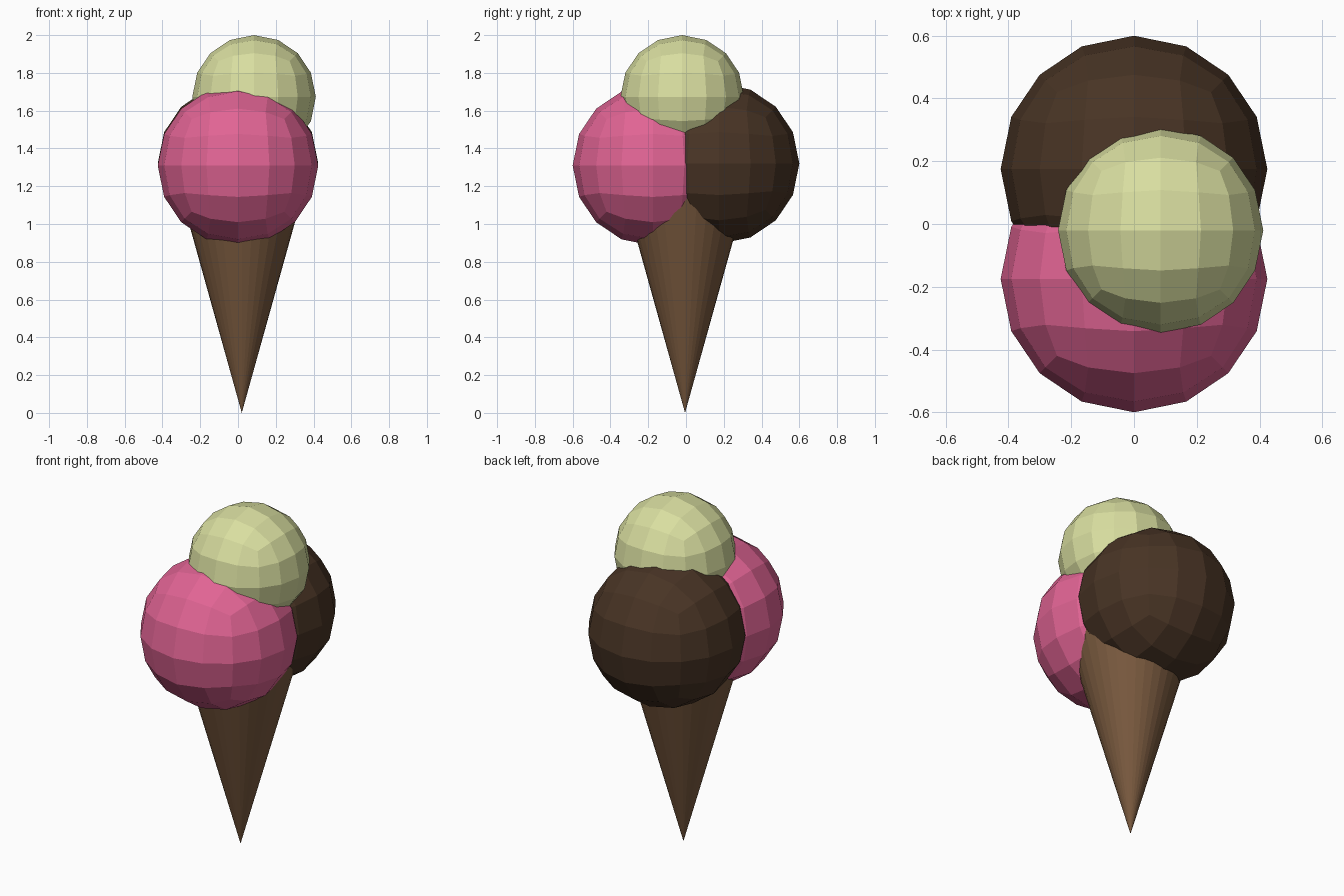
import bpy

default = bpy.data.objects.get("Cube")
if default:
    bpy.data.objects.remove(default, do_unlink=True)


def material(name, rgb):
    mat = bpy.data.materials.new(name)
    mat.use_nodes = True
    colour = (*rgb, 1)
    mat.diffuse_color = colour
    mat.node_tree.nodes["Principled BSDF"].inputs["Base Color"].default_value = colour
    return mat


def scoop(name, centre, radius, mat):
    # Rounded cube: subdivided, then pushed out to a true sphere
    bpy.ops.mesh.primitive_cube_add(size=2 * radius, location=centre)
    obj = bpy.context.object
    obj.name = name
    obj.data.materials.append(mat)
    subdivide = obj.modifiers.new("Subdivide", 'SUBSURF')
    subdivide.levels = subdivide.render_levels = 2
    cast = obj.modifiers.new("Round", 'CAST')
    cast.cast_type = 'SPHERE'
    cast.factor = 1
    cast.use_radius_as_size = False
    cast.size = radius
    bpy.ops.object.shade_flat()
    return obj


# Three scoops
scoop("strawberry_scoop", (0, -0.175, 1.31), 0.425, material("strawberry pink", (0.75, 0.127, 0.296)))
scoop("chocolate_scoop", (0, 0.175, 1.32), 0.425, material("dark chocolate", (0.065, 0.034, 0.018)))
scoop("pistachio_scoop", (0.085, -0.02, 1.673), 0.327, material("pale pistachio", (0.69, 0.73, 0.35)))

# Wafer cone, point down, its rim hidden inside the scoops
height = 1.15
bpy.ops.mesh.primitive_cone_add(vertices=32, radius1=0, radius2=0.279 * height, depth=height,
                                location=(0.02, -0.005, height / 2))
cone = bpy.context.object
cone.name = "wafer_cone"
cone.data.materials.append(material("wafer brown", (0.19, 0.1, 0.048)))
bpy.ops.object.shade_flat()
